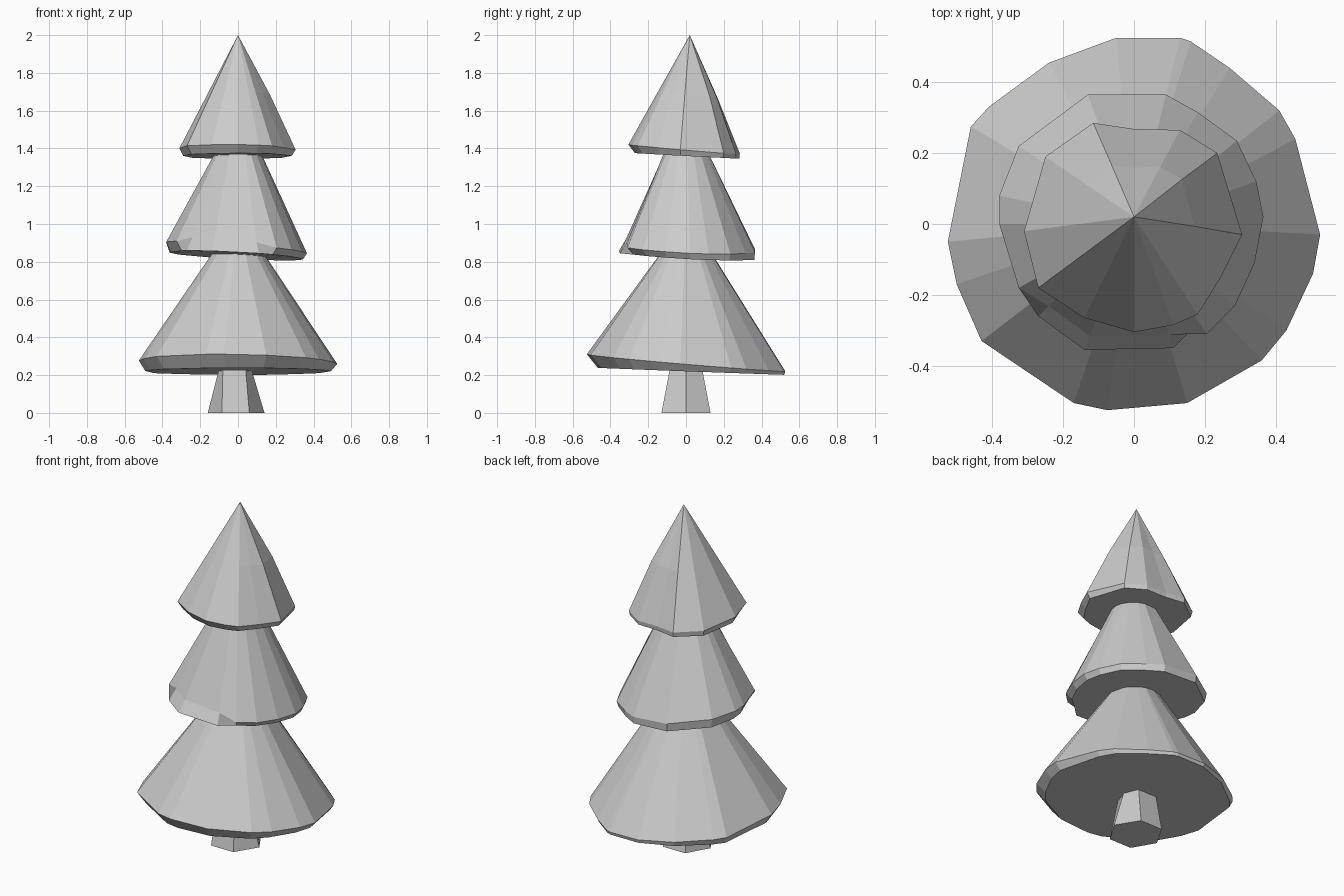
import bpy, bmesh
from mathutils import Vector

if "Cube" in bpy.data.objects:
    bpy.data.objects.remove(bpy.data.objects["Cube"])


def loft(name, rings, apex=None):
    """Skin a stack of equal-length rings; close the bottom, and the top with a cap or point."""
    bm = bmesh.new()
    loops = [[bm.verts.new(p) for p in ring] for ring in rings]
    n = len(loops[0])
    for a, b in zip(loops, loops[1:]):
        for i in range(n):
            j = (i + 1) % n
            bm.faces.new((a[i], a[j], b[j], b[i]))
    bm.faces.new(loops[0][::-1])
    if apex:
        tip = bm.verts.new(apex)
        for i in range(n):
            bm.faces.new((loops[-1][i], loops[-1][(i + 1) % n], tip))
    else:
        bm.faces.new(loops[-1])
    bmesh.ops.recalc_face_normals(bm, faces=bm.faces)
    mesh = bpy.data.meshes.new(name)
    bm.to_mesh(mesh)
    bm.free()
    ob = bpy.data.objects.new(name, mesh)
    bpy.context.collection.objects.link(ob)
    return ob


def plane(c, x, y):
    return c[0] + c[1] * x + c[2] * y


def rim(outline, low, high, tucked=()):
    """Bevelled, tilted skirt edge: lower ring then upper ring. Tucked points slope outward."""
    size = max(y for _, y in outline)
    lower, upper = [], []
    for i, (x, y) in enumerate(outline):
        s, t, lift = 0.94 + 0.05 * y / size, 1.0, 0.0
        if i in tucked:
            s, t, lift = 1.0, 0.89, 0.02
        lower.append((x * s, y * s, plane(low, x, y)))
        upper.append((x * t, y * t, plane(high, x, y) + lift))
    return lower, upper


def collar(outline, r, z):
    """Narrow neck ring that keeps the directions of the outline."""
    return [(*(Vector(p).normalized() * r), z) for p in outline]


# Trunk: tapered hexagon
foot = [(-0.16, 0), (-0.085, -0.13), (0.06, -0.13), (0.14, 0), (0.06, 0.13), (-0.085, 0.13)]
head = [(-0.1, 0), (-0.08, -0.085), (0.04, -0.085), (0.07, 0), (0.04, 0.085), (-0.08, 0.085)]
loft("trunk", [[(x, y, 0) for x, y in foot], [(x, y, 0.235) for x, y in head]])

# Lower branches
wide = [(-0.05, 0.525), (0.13, 0.525), (0.16, 0.515), (0.27, 0.44), (0.41, 0.32),
        (0.455, 0.24), (0.525, -0.03), (0.505, -0.14), (0.43, -0.30), (0.36, -0.385),
        (0.15, -0.505), (-0.075, -0.525), (-0.17, -0.505), (-0.43, -0.33),
        (-0.5, -0.17), (-0.525, -0.05), (-0.46, 0.275), (-0.41, 0.33), (-0.24, 0.455)]
loft("lower_branches", [*rim(wide, (0.22, 0, -0.035), (0.265, -0.015, -0.085)),
                        collar(wide, 0.14, 0.84)])

# Middle branches, front edge tucked in above the rim
mid = [(-0.13, 0.365), (0.09, 0.365), (0.18, 0.315), (0.29, 0.235), (0.345, 0.12),
       (0.365, 0.02), (0.34, -0.11), (0.285, -0.23), (0.205, -0.31), (0.11, -0.35),
       (-0.14, -0.355), (-0.27, -0.26), (-0.325, -0.18), (-0.38, 0), (-0.38, 0.08),
       (-0.325, 0.22)]
loft("middle_branches", [*rim(mid, (0.833, -0.05, -0.05), (0.875, -0.08, -0.05), (9, 10, 11)),
                         collar(mid, 0.125, 1.37)])

# Top branches, slightly bulged and ending in a point
top = [(-0.115, 0.285), (0.0, 0.268), (0.13, 0.265), (0.235, 0.2), (0.305, -0.03),
       (0.245, -0.15), (0.18, -0.255), (0.11, -0.285), (0, -0.305), (-0.14, -0.265),
       (-0.27, -0.18), (-0.31, -0.02), (-0.25, 0.19)]
low, high = rim(top, (1.36, 0, -0.05), (1.395, -0.015, -0.085))
tip = Vector((0, 0.02, 2))
bulge = []
for p in high:
    q = Vector(p).lerp(tip, 0.48)
    k = 1.0 + 0.25 * max(0, p[0] + p[1])
    bulge.append((q.x * k, q.y * k, q.z))
loft("top_branches", [low, high, bulge], tip)
